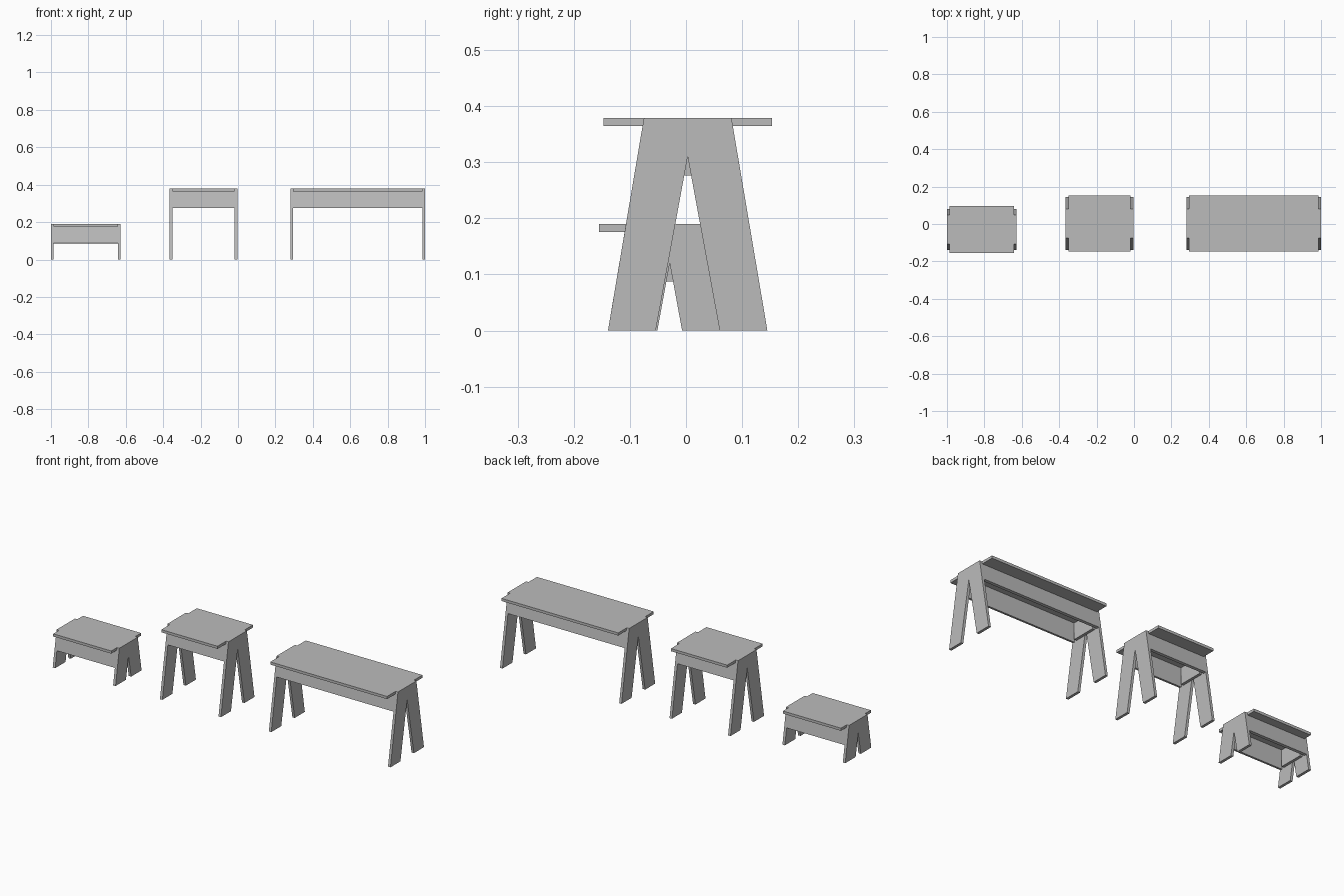
import bpy
import bmesh
from mathutils import Vector

cube = bpy.data.objects.get("Cube")
if cube:
    bpy.data.objects.remove(cube)

BOARD = 0.0142    # board thickness
APRON = 0.088     # apron height
SLOPE = 0.169     # outward lean of the leg edges
NOTCH = 0.184     # lean of the notch edges
TOP = 0.078       # half width of a leg board at the top

grey = bpy.data.materials.new("plain_grey")
grey.use_nodes = True
COLOUR = (0.5, 0.5, 0.5, 1)
grey.diffuse_color = COLOUR
grey.node_tree.nodes["Principled BSDF"].inputs["Base Color"].default_value = COLOUR


def board(name, profile, x0, x1, y):
    """Extrude a (y, z) outline along x."""
    bm = bmesh.new()
    face = bm.faces.new([bm.verts.new((x0, y + py, pz)) for py, pz in profile])
    out = bmesh.ops.extrude_face_region(bm, geom=[face])
    verts = [v for v in out["geom"] if isinstance(v, bmesh.types.BMVert)]
    bmesh.ops.translate(bm, vec=Vector((x1 - x0, 0, 0)), verts=verts)
    bmesh.ops.recalc_face_normals(bm, faces=bm.faces)
    mesh = bpy.data.meshes.new(name)
    bm.to_mesh(mesh)
    bm.free()
    mesh.materials.append(grey)
    obj = bpy.data.objects.new(name, mesh)
    bpy.context.collection.objects.link(obj)


def rectangle(half, z0, z1):
    return [(-half, z0), (half, z0), (half, z1), (-half, z1)]


def bench(name, x0, x1, y, height, seat_half, apex):
    under = height - BOARD
    low = under - APRON
    foot = TOP + SLOPE * height
    gap = NOTCH * apex
    inner0, inner1 = x0 + BOARD, x1 - BOARD

    # Seat fits between the leg boards, level with their tops
    board(name + "_seat", rectangle(seat_half, under, height), inner0, inner1, y)

    # Tapered end boards with a pointed notch
    leg = [(-foot, 0), (-gap, 0), (0, apex), (gap, 0), (foot, 0), (TOP, height), (-TOP, height)]
    board(name + "_right_legs", leg, x0, inner0, y)
    board(name + "_left_legs", leg, inner1, x1, y)

    # Leaning aprons, flush with the leg edges and cut square at the bottom
    high_y = TOP + SLOPE * BOARD
    low_y = high_y + SLOPE * APRON
    for side, label in ((-1, "front"), (1, "back")):
        outline = [(side * high_y, under), (side * low_y, low),
                   (side * (low_y - BOARD), low - SLOPE * BOARD),
                   (side * (high_y - BOARD), under)]
        board(f"{name}_{label}_apron", outline, inner0, inner1, y)

    # Cleats behind the end boards
    cleat = rectangle(high_y - BOARD, low, under)
    board(name + "_right_cleat", cleat, inner0, inner0 + BOARD, y)
    board(name + "_left_cleat", cleat, inner1 - BOARD, inner1, y)


bench("step_stool", -1.0, -0.628, -0.029, 0.19, 0.126, 0.12)
bench("tall_stool", -0.365, -0.004, 0.003, 0.379, 0.15, 0.31)
bench("long_bench", 0.28, 1.0, 0.003, 0.379, 0.15, 0.31)
